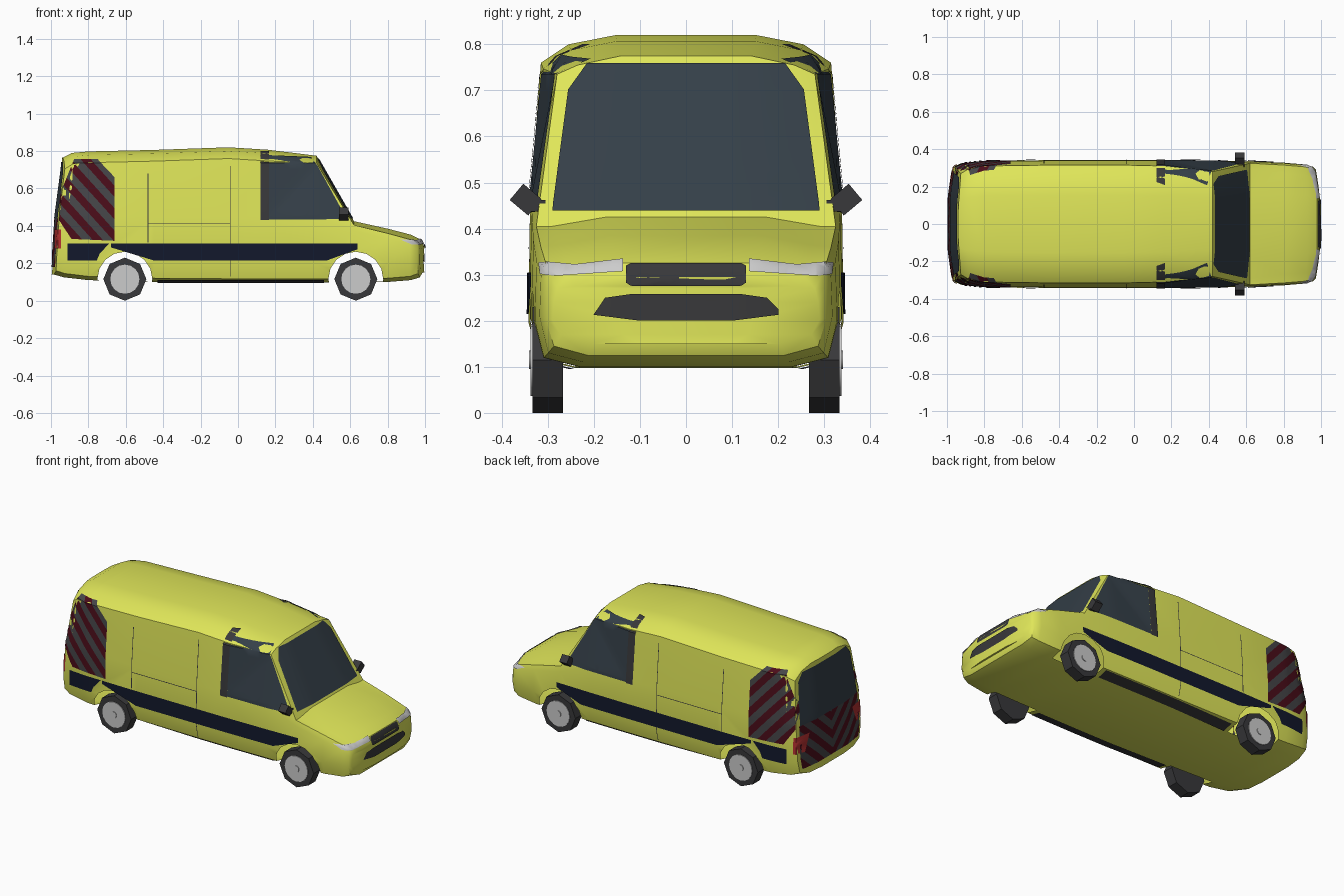
import bpy, bmesh, math
from mathutils import Vector, Matrix
from mathutils.bvhtree import BVHTree

if "Cube" in bpy.data.objects:
    bpy.data.objects.remove(bpy.data.objects["Cube"])


def material(name, rgb):
    m = bpy.data.materials.new(name)
    m.diffuse_color = (*rgb, 1)
    m.use_nodes = True
    m.node_tree.nodes["Principled BSDF"].inputs["Base Color"].default_value = m.diffuse_color
    return m


YELLOW = material("yellow_paint", (0.74, 0.79, 0.1))
GLASS = material("dark_glass", (0.035, 0.05, 0.065))
BLACK = material("black_trim", (0.04, 0.04, 0.043))
NAVY = material("navy_stripe", (0.006, 0.009, 0.025))
MAROON = material("maroon", (0.07, 0.004, 0.01))
GREY = material("stripe_grey", (0.06, 0.06, 0.065))
SILVER = material("silver", (0.55, 0.56, 0.58))
RED = material("tail_red", (0.45, 0.03, 0.03))


def finish(name, bm, mats, angle=None):
    me = bpy.data.meshes.new(name)
    bm.to_mesh(me)
    ob = bpy.data.objects.new(name, me)
    bpy.context.collection.objects.link(ob)
    for m in mats:
        me.materials.append(m)
    if angle:
        smooth(ob, angle)
    return ob


def smooth(ob, angle):
    bpy.ops.object.select_all(action='DESELECT')
    ob.select_set(True)
    bpy.context.view_layer.objects.active = ob
    bpy.ops.object.shade_smooth_by_angle(angle=math.radians(angle))


# Body stations: x, z bottom, z top, half width, shoulder width, roof-edge width,
# shoulder drop, lean, corner bow
STATIONS = [
    (-1.00, .14, .765, .305, .27, .21, .06, .14, .03),
    (-.94, .125, .79, .325, .295, .235, .06, .11, .015),
    (-.80, .11, .798, .337, .31, .25, .06, 0, 0),
    (-.45, .10, .806, .342, .315, .255, .06, 0, 0),
    (-.05, .097, .82, .342, .315, .255, .06, 0, 0),
    (.16, .097, .807, .342, .31, .25, .06, 0, 0),
    (.42, .097, .775, .339, .28, .235, .04, 0, 0),
    (.62, .097, .425, .335, .325, .29, .02, 0, 0),
    (.80, .10, .385, .328, .315, .27, .025, 0, 0),
    (.93, .11, .352, .318, .305, .26, .025, 0, -.01),
    (.985, .125, .325, .305, .295, .25, .025, 0, -.025),
    (1.00, .15, .295, .29, .28, .24, .025, 0, -.03),
]


def half_ring(s):
    x, zb, zt, w, ws, wt, sh, lean, bow = s
    mid = min(zb + .1, (zb + zt) / 2 - .02)
    belt = min(.45, zt - sh - .03)
    return [(.7 * w, zb), (.94 * w, zb + .02), (w, mid), (w * .99, belt),
            (ws, zt - sh), (wt, zt - .02), (.6 * wt, zt)]


def place(s, y, z):
    return (s[0] + s[7] * max(0, z - .35) + s[8] * (y / .3) ** 2, y, z)


bm = bmesh.new()
rings = []
for s in STATIONS:
    h = half_ring(s)
    pts = h + [(-y, z) for y, z in reversed(h)]
    rings.append([bm.verts.new(place(s, y, z)) for y, z in pts])
for a, b in zip(rings, rings[1:]):
    for i in range(14):
        j = (i + 1) % 14
        bm.faces.new((a[i], a[j], b[j], b[i]))
# bowed end caps
for s, r in ((STATIONS[0], rings[0]), (STATIONS[-1], rings[-1])):
    rows = []
    for i, (y, z) in enumerate(half_ring(s)):
        inner = [bm.verts.new(place(s, y * t, z)) for t in (.5, -.5)]
        rows.append([r[i], *inner, r[13 - i]])
    for p, q in zip(rows, rows[1:]):
        for k in range(3):
            bm.faces.new((p[k], p[k + 1], q[k + 1], q[k]))
bmesh.ops.holes_fill(bm, edges=[e for e in bm.edges if e.is_boundary], sides=6)
bmesh.ops.recalc_face_normals(bm, faces=bm.faces)
bmesh.ops.triangulate(bm, faces=bm.faces)
TREE = BVHTree.FromBMesh(bm)
body = finish("van_body", bm, [YELLOW])

# Wheel arch openings
WHEELS = (-.605, .63)
R = .147
cb = bmesh.new()
for x in WHEELS:
    for s in (1, -1):
        bmesh.ops.create_cone(cb, cap_ends=True, segments=16, radius1=R, radius2=R, depth=.2,
                              matrix=Matrix.Translation((x, s * .34, .115)) @ Matrix.Rotation(math.pi / 2, 4, 'X'))
cutter = finish("arch_cutter", cb, [])
cutter.hide_render = True
mod = body.modifiers.new("arches", 'BOOLEAN')
mod.operation, mod.solver, mod.object = 'DIFFERENCE', 'EXACT', cutter
bpy.context.view_layer.objects.active = body
bpy.ops.object.modifier_apply(modifier=mod.name)
bpy.data.objects.remove(cutter)
bm = bmesh.new()
bm.from_mesh(body.data)
inside = [f for f in bm.faces if any(
    all(math.hypot(v.co.x - x, v.co.z - .115) < R + .002 for v in f.verts) for x in WHEELS)]
bmesh.ops.delete(bm, geom=inside, context='FACES')
bm.to_mesh(body.data)
smooth(body, 35)


def cut(bm, normal, d):
    n = Vector(normal)
    bmesh.ops.bisect_plane(bm, geom=bm.verts[:] + bm.edges[:] + bm.faces[:],
                           plane_co=n * d, plane_no=n)


def panel(name, pts, view, mats, sides=(1, -1), off=.003, band=None, step=.035):
    """Flat outline cut into a fine grid and projected onto the body."""
    out = bmesh.new()
    for s in sides:
        g = bmesh.new()
        g.faces.new([g.verts.new((u, v, 0)) for u, v in pts])
        bmesh.ops.triangulate(g, faces=g.faces)
        for axis in (0, 1):
            lo, hi = min(p[axis] for p in pts), max(p[axis] for p in pts)
            for k in range(math.ceil(lo / step), math.floor(hi / step) + 1):
                cut(g, (1 - axis, axis, 0), k * step)
        if band:
            n, w = Vector((*band[0], 0)).normalized(), band[1]
            for k in range(-40, 40):
                cut(g, n, k * w)
            for f in g.faces:
                f.material_index = math.floor(f.calc_center_median().dot(n) / w) % 2
        lost = []
        for v in g.verts:
            a, b = v.co.x, v.co.y
            o, d = {'side': ((a, 2 * s, b), (0, -s, 0)),
                    'front': ((2, s * a, b), (-1, 0, 0)),
                    'rear': ((-2, s * a, b), (1, 0, 0))}[view]
            hit, nor, _, _ = TREE.ray_cast(Vector(o), Vector(d))
            if hit is None:
                lost.append(v)
            else:
                v.co = hit + (nor if nor.dot(Vector(d)) < 0 else -nor) * off
        bmesh.ops.delete(g, geom=lost, context='VERTS')
        for f in g.faces:
            f.normal_update()
            if f.normal.dot(Vector(d)) > 0:
                f.normal_flip()
        tmp = bpy.data.meshes.new("tmp")
        g.to_mesh(tmp)
        out.from_mesh(tmp)
        bpy.data.meshes.remove(tmp)
    return finish(name, out, mats, 35)


def rect(u0, v0, u1, v1):
    return [(u0, v0), (u1, v0), (u1, v1), (u0, v1)]


# Glazing and pillars
panel("windscreen", [(-.29, .437), (.29, .437), (.255, .7), (.215, .757), (-.215, .757), (-.255, .7)],
      'front', [GLASS], (1,), .004)
panel("side_window", [(.165, .435), (.575, .435), (.56, .475), (.425, .72), (.39, .765), (.165, .775)],
      'side', [GLASS], off=.004)
panel("door_pillar", rect(.12, .43, .166, .795), 'side', [BLACK], off=.006)
panel("rear_window", [(-.275, .44), (.275, .44), (.25, .69), (.21, .74), (-.21, .74), (-.25, .69)],
      'rear', [GLASS], (1,), .004)

# Livery
panel("side_stripe", [(-.68, .305), (-.68, .285), (-.54, .28), (-.48, .245), (-.45, .215), (.475, .215),
                      (.505, .25), (.57, .275), (.64, .275), (.64, .305)], 'side', [NAVY], off=.004)
panel("rear_side_stripe", [(-.91, .215), (-.755, .215), (-.74, .25), (-.69, .305), (-.91, .305)],
      'side', [NAVY], off=.004)
panel("side_chevrons", [(-.66, .32), (-.66, .66), (-.75, .755), (-.875, .755), (-.95, .57), (-.955, .43),
                        (-.89, .33)], 'side', [GREY, MAROON], band=((1, .9), .04))
panel("rear_chevrons", [(0, .18), (.27, .18), (.285, .25), (.28, .44), (0, .44)],
      'rear', [GREY, MAROON], band=((-.9, 1), .04))

# Door gaps and sill
panel("door_gap_rear", rect(-.483, .31, -.479, .68), 'side', [BLACK])
panel("door_gap_front", rect(-.043, .13, -.039, .72), 'side', [BLACK])
panel("door_rail", rect(-.483, .409, -.039, .413), 'side', [BLACK])
panel("sill_strip", rect(-.43, .1, .46, .116), 'side', [BLACK], off=.005)

# Nose and tail details
panel("grille", [(-.13, .283), (-.12, .276), (.12, .276), (.13, .283), (.13, .318), (.12, .323),
                 (-.12, .323), (-.13, .318)], 'front', [BLACK], (1,), .005)
panel("bumper_intake", [(-.2, .213), (-.1, .213), (-.1, .2), (.1, .2), (.1, .213), (.2, .213), (.2, .225),
                        (.175, .25), (.12, .258), (-.12, .258), (-.175, .25)], 'front', [BLACK], (1,), .005)
panel("headlight", [(.137, .305), (.28, .296), (.312, .3), (.315, .325), (.24, .318), (.137, .33)],
      'front', [SILVER], off=.006, step=.02)
panel("tail_light", rect(-.975, .28, -.945, .38), 'side', [RED], off=.006, step=.02)

# Wheels
TURN = Matrix.Rotation(math.pi / 2, 4, 'X')
for end, x in zip(("rear", "front"), WHEELS):
    for side, s in (("left", 1), ("right", -1)):
        bm = bmesh.new()
        at = lambda y: Matrix.Translation((x, s * y, .115)) @ TURN
        bmesh.ops.create_cone(bm, cap_ends=True, segments=8, radius1=.115, radius2=.115, depth=.066, matrix=at(.3))
        finish(f"{end}_{side}_tyre", bm, [BLACK])
        bm = bmesh.new()
        for r, d in ((.078, .01), (.02, .018)):
            bmesh.ops.create_cone(bm, cap_ends=True, segments=16, radius1=r, radius2=r, depth=d, matrix=at(.332))
        finish(f"{end}_{side}_hubcap", bm, [SILVER], 30)

# Door mirrors
for side, s in (("left", 1), ("right", -1)):
    bm = bmesh.new()
    bmesh.ops.create_cube(bm, size=1, matrix=Matrix.Translation((.565, s * .348, .463))
                          @ Matrix.Rotation(s * math.radians(40), 4, 'X')
                          @ Matrix.Diagonal((.05, .052, .046, 1)))
    bmesh.ops.create_cube(bm, size=1, matrix=Matrix.Translation((.57, s * .325, .45))
                          @ Matrix.Diagonal((.04, .04, .025, 1)))
    finish(f"{side}_mirror", bm, [BLACK])
